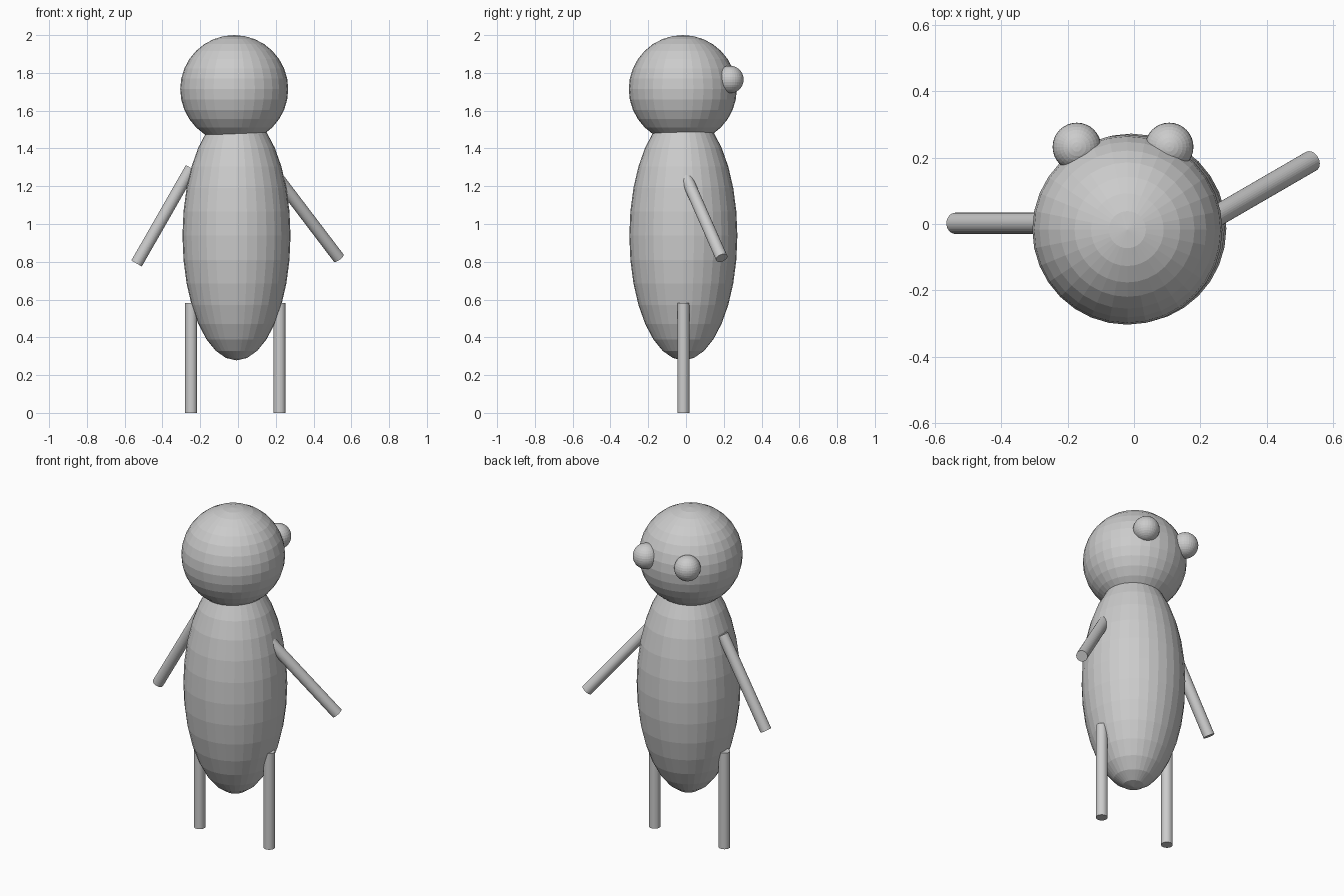
import bpy
from mathutils import Vector

if "Cube" in bpy.data.objects:
    bpy.data.objects.remove(bpy.data.objects["Cube"])


def ball(name, centre, radii):
    bpy.ops.mesh.primitive_uv_sphere_add(segments=32, ring_count=16, radius=1, location=centre)
    ob = bpy.context.object
    ob.name = name
    ob.scale = radii
    bpy.ops.object.transform_apply(location=False, rotation=False, scale=True)
    return ob


def rod(name, top, bottom, radius=0.032):
    a, b = Vector(top), Vector(bottom)
    bpy.ops.mesh.primitive_cylinder_add(vertices=32, radius=radius, depth=(a - b).length,
                                        location=(a + b) / 2)
    ob = bpy.context.object
    ob.name = name
    ob.rotation_euler = (a - b).to_track_quat('Z', 'Y').to_euler()
    return ob


# Body and head
ball("body", (-0.008, -0.014, 0.938), (0.286, 0.286, 0.66))
ball("head", (-0.02, -0.017, 1.714), (0.286, 0.286, 0.286))

# Eyes on the +y side and straight legs
for side, eye_x, leg_x in (("left", -0.172, -0.248), ("right", 0.106, 0.22)):
    ball(side + "_eye", (eye_x, 0.232, 1.765), (0.073, 0.073, 0.073))
    rod(side + "_leg", (leg_x, -0.014, 0.583), (leg_x, -0.014, 0))

# Arms: one straight out to the side, one swung towards +y
rod("left_arm", (-0.248, 0.002, 1.296), (-0.537, 0.002, 0.791))
rod("right_arm", (0.20, -0.004, 1.258), (0.533, 0.189, 0.82))
